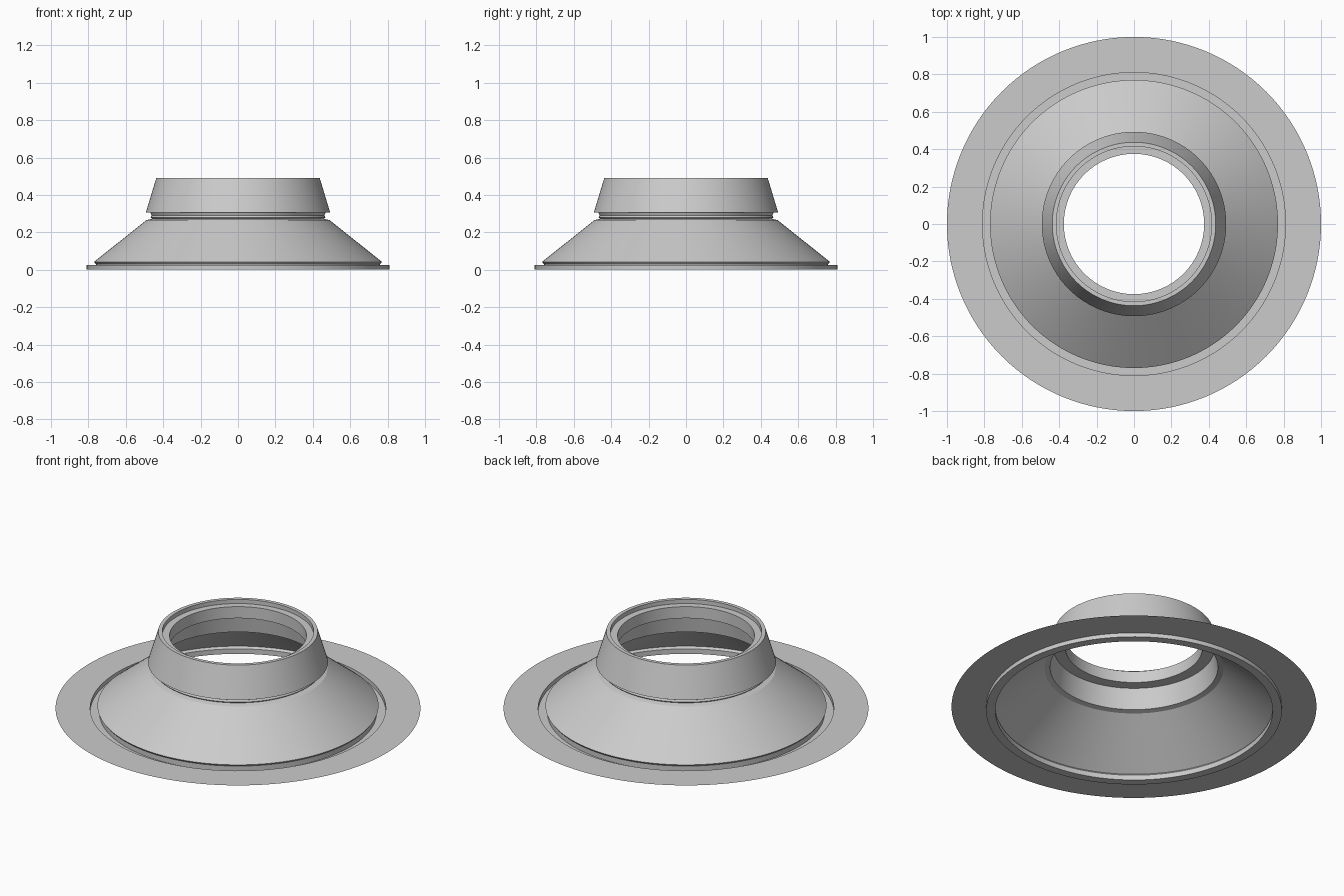
import bpy, bmesh, math

if "Cube" in bpy.data.objects:
    bpy.data.objects.remove(bpy.data.objects["Cube"])

SEGMENTS = 128


def lathe(name, profile, closed=False):
    """Revolve an (r, z) profile around the z axis."""
    bm = bmesh.new()
    rings = []
    for r, z in profile:
        rings.append([bm.verts.new((r * math.cos(2 * math.pi * i / SEGMENTS),
                                    r * math.sin(2 * math.pi * i / SEGMENTS), z))
                      for i in range(SEGMENTS)])
    pairs = list(zip(rings, rings[1:]))
    if closed:
        pairs.append((rings[-1], rings[0]))
    for a, b in pairs:
        for i in range(SEGMENTS):
            j = (i + 1) % SEGMENTS
            bm.faces.new((a[i], a[j], b[j], b[i]))
    # Profiles run inward and over the top, so this winding faces outward
    mesh = bpy.data.meshes.new(name)
    bm.to_mesh(mesh)
    bm.free()
    obj = bpy.data.objects.new(name, mesh)
    bpy.context.collection.objects.link(obj)
    bpy.context.view_layer.objects.active = obj
    obj.select_set(True)
    bpy.ops.object.shade_smooth_by_angle(angle=math.radians(25))
    obj.select_set(False)
    return obj


# Thin flat flange, sunken groove and conical skirt, ending at the neck
lathe("flange_and_skirt", [
    (1.0, 0.025), (0.81, 0.025), (0.81, 0.0), (0.76, 0.0), (0.76, 0.03),
    (0.77, 0.042), (0.49, 0.265), (0.46, 0.272)])

# Hollow tapered collar with a neck below and a stepped seat inside the rim
lathe("collar", [
    (0.46, 0.272), (0.468, 0.28), (0.462, 0.29), (0.468, 0.305), (0.493, 0.305),
    (0.437, 0.49), (0.415, 0.49), (0.415, 0.465), (0.375, 0.465),
    (0.375, 0.395), (0.44, 0.395)], closed=True)
